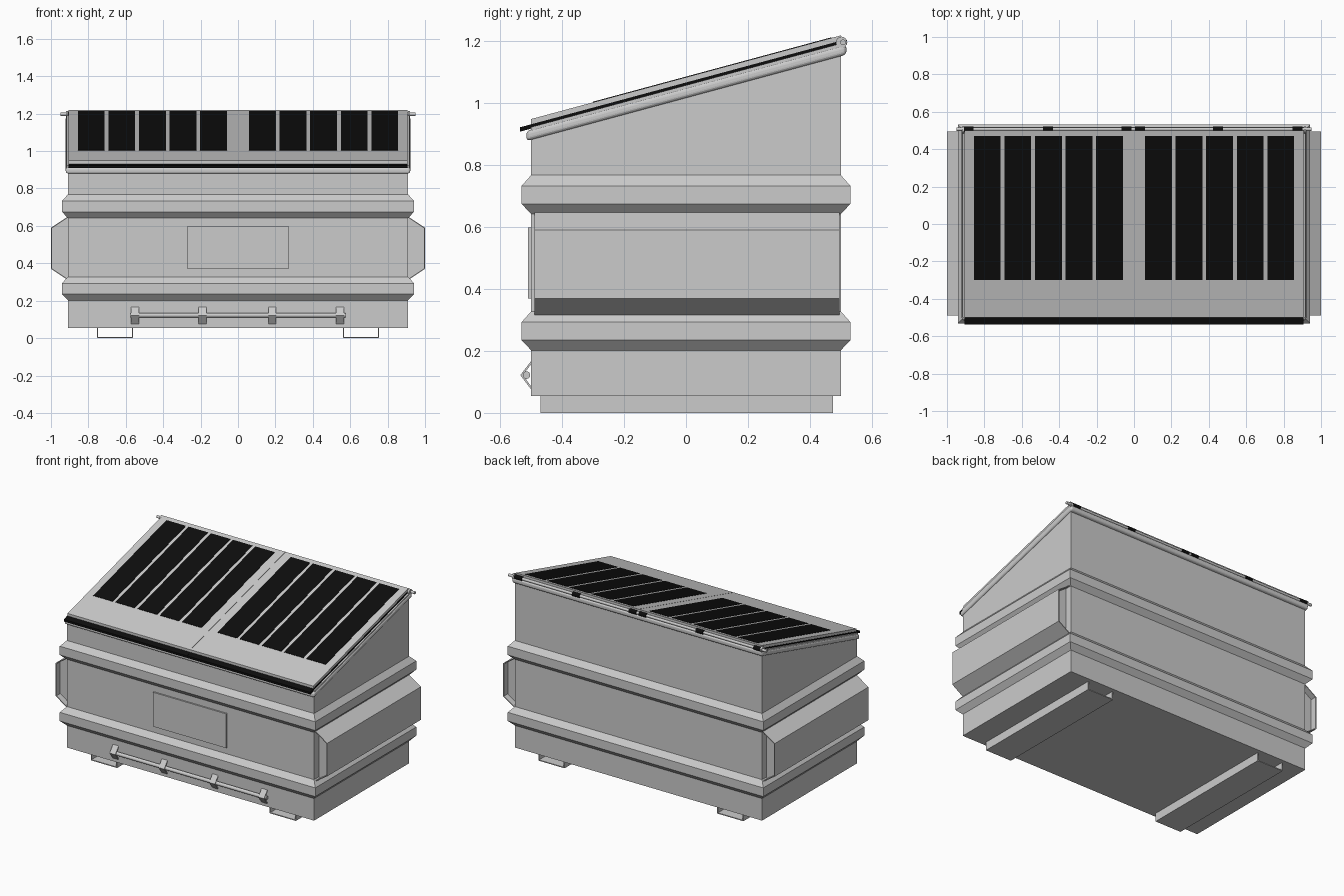
import bpy, bmesh
from mathutils import Vector

if "Cube" in bpy.data.objects:
    bpy.data.objects.remove(bpy.data.objects["Cube"])

SLOPE = 0.27

black = bpy.data.materials.new("black_plastic")
black.diffuse_color = (0.004, 0.004, 0.004, 1)
black.use_nodes = True
black.node_tree.nodes["Principled BSDF"].inputs["Base Color"].default_value = black.diffuse_color


def finish(name, bm, mat=None):
    bmesh.ops.recalc_face_normals(bm, faces=bm.faces)
    mesh = bpy.data.meshes.new(name)
    bm.to_mesh(mesh)
    bm.free()
    ob = bpy.data.objects.new(name, mesh)
    bpy.context.collection.objects.link(ob)
    if mat:
        mesh.materials.append(mat)
    return ob


def prism(name, profile, a, b, axis="x", mat=None):
    """Extrude a closed profile (yz for axis x, xz for axis y) from a to b."""
    bm = bmesh.new()
    place = (lambda p, t: (t, p[0], p[1])) if axis == "x" else (lambda p, t: (p[0], t, p[1]))
    f = bm.faces.new([bm.verts.new(place(p, a)) for p in profile])
    ext = bmesh.ops.extrude_face_region(bm, geom=[f])
    shift = Vector((b - a, 0, 0) if axis == "x" else (0, b - a, 0))
    bmesh.ops.translate(bm, vec=shift, verts=[v for v in ext["geom"] if isinstance(v, bmesh.types.BMVert)])
    return finish(name, bm, mat)


def sloped(name, x0, x1, y0, y1, z, thick, mat=None):
    """Slab following the lid slope; z is its underside height at y = -0.5."""
    h = lambda y: z + SLOPE * (y + 0.5)
    pts = [(y0, h(y0)), (y1, h(y1)), (y1, h(y1) + thick), (y0, h(y0) + thick)]
    return prism(name, pts, x0, x1, "x", mat)


def box(name, x0, x1, y0, y1, z0, z1, mat=None):
    return prism(name, [(y0, z0), (y1, z0), (y1, z1), (y0, z1)], x0, x1, "x", mat)


def rod(name, x0, x1, y, z, r, mat=None):
    bpy.ops.mesh.primitive_cylinder_add(vertices=16, radius=r, depth=x1 - x0,
                                        location=((x0 + x1) / 2, y, z), rotation=(0, 1.5707963, 0))
    ob = bpy.context.object
    ob.name = name
    bpy.ops.object.shade_smooth_by_angle()
    if mat:
        ob.data.materials.append(mat)
    return ob


# Bin body with sloping top
prism("body", [(-0.5, 0.055), (0.5, 0.055), (0.5, 1.165), (-0.5, 0.895)], -0.91, 0.91)


# Two stiffening bands wrapped around the body
def band(name, z):
    bm = bmesh.new()
    rings = []
    for out, dz in ((0, 0), (0.033, 0.035), (0.033, 0.093), (0, 0.13)):
        x, y = 0.908 + out, 0.498 + out
        rings.append([bm.verts.new((sx * x, sy * y, z + dz))
                      for sx, sy in ((-1, -1), (1, -1), (1, 1), (-1, 1))])
    for lo, hi in zip(rings, rings[1:]):
        for i in range(4):
            j = (i + 1) % 4
            bm.faces.new((lo[i], lo[j], hi[j], hi[i]))
    bm.faces.new(rings[0])
    bm.faces.new(rings[-1])
    finish(name, bm)


band("lower_band", 0.20)
band("upper_band", 0.64)

# Fork sleeves on the sides (recessed ends) and channel skids underneath
for s, side in ((-1, "left"), (1, "right")):
    t = 0.006
    shell = [(0.905, 0.653), (1.0, 0.59), (1.0, 0.37), (0.905, 0.307),
             (0.905, 0.307 + t), (1.0 - t, 0.373), (1.0 - t, 0.587), (0.905, 0.653 - t)]
    core = [(0.905, 0.648), (0.996, 0.588), (0.996, 0.372), (0.905, 0.312)]
    prism(side + "_fork_sleeve", [(s * x, z) for x, z in shell], -0.49, 0.495, "y")
    prism(side + "_sleeve_plug", [(s * x, z) for x, z in core], -0.45, 0.455, "y")
    a, b = 0.562, 0.755
    chan = [(a, 0.057), (a, 0), (b, 0), (b, 0.057), (b - t, 0.057), (b - t, t), (a + t, t), (a + t, 0.057)]
    prism(side + "_skid", [(s * x, z) for x, z in chan], -0.47, 0.475, "y")

# Front plate
box("front_plate", -0.27, 0.27, -0.51, -0.498, 0.37, 0.598)

# Front bar held by folded brackets
rod("front_bar", -0.575, 0.575, -0.515, 0.122, 0.012)
for i, x in enumerate((-0.55, -0.19, 0.183, 0.545)):
    prism(f"bar_bracket_{i}", [(-0.498, 0.17), (-0.535, 0.122), (-0.498, 0.073),
                               (-0.498, 0.083), (-0.527, 0.122), (-0.498, 0.16)], x - 0.021, x + 0.021)

# Rounded top rim
rim = sloped("top_rim", -0.921, 0.921, -0.515, 0.518, 0.882, 0.033)
bev = rim.modifiers.new("round", "BEVEL")
bev.width, bev.segments = 0.012, 4

# Lid: black under-sheets, grey covers and black grip strips for both halves
sloped("lid_core", -0.895, 0.895, -0.49, 0.49, 0.905, 0.03)
for s, side in ((-1, "left"), (1, "right")):
    def half(name, x0, x1, *rest):
        return sloped(side + name, min(s * x0, s * x1), max(s * x0, s * x1), *rest)
    half("_lid_sheet", 0.001, 0.907, -0.536, 0.49, 0.918, 0.014, black)
    half("_lid_cover", 0.001, 0.905, -0.5, 0.5, 0.93, 0.019)
    for i in range(5):
        x = 0.059 + 0.1635 * i
        half(f"_lid_strip_{i}", x, x + 0.143, -0.3, 0.47, 0.945, 0.006, black)
    # Thin side flange and hinge plate
    half("_side_flange", 0.907, 0.917, -0.5, 0.515, 0.905, 0.018)
    cx = s * 0.914
    rod(side + "_hinge_plate", cx - 0.006, cx + 0.006, 0.502, 1.197, 0.018)

# Hinge rod and knuckles along the back
rod("hinge_rod", -0.95, 0.95, 0.507, 1.197, 0.009)
for i, x in enumerate((-0.885, -0.46, -0.04, 0.033, 0.45, 0.875)):
    rod(f"hinge_knuckle_{i}", x - 0.027, x + 0.027, 0.507, 1.197, 0.014, black)
